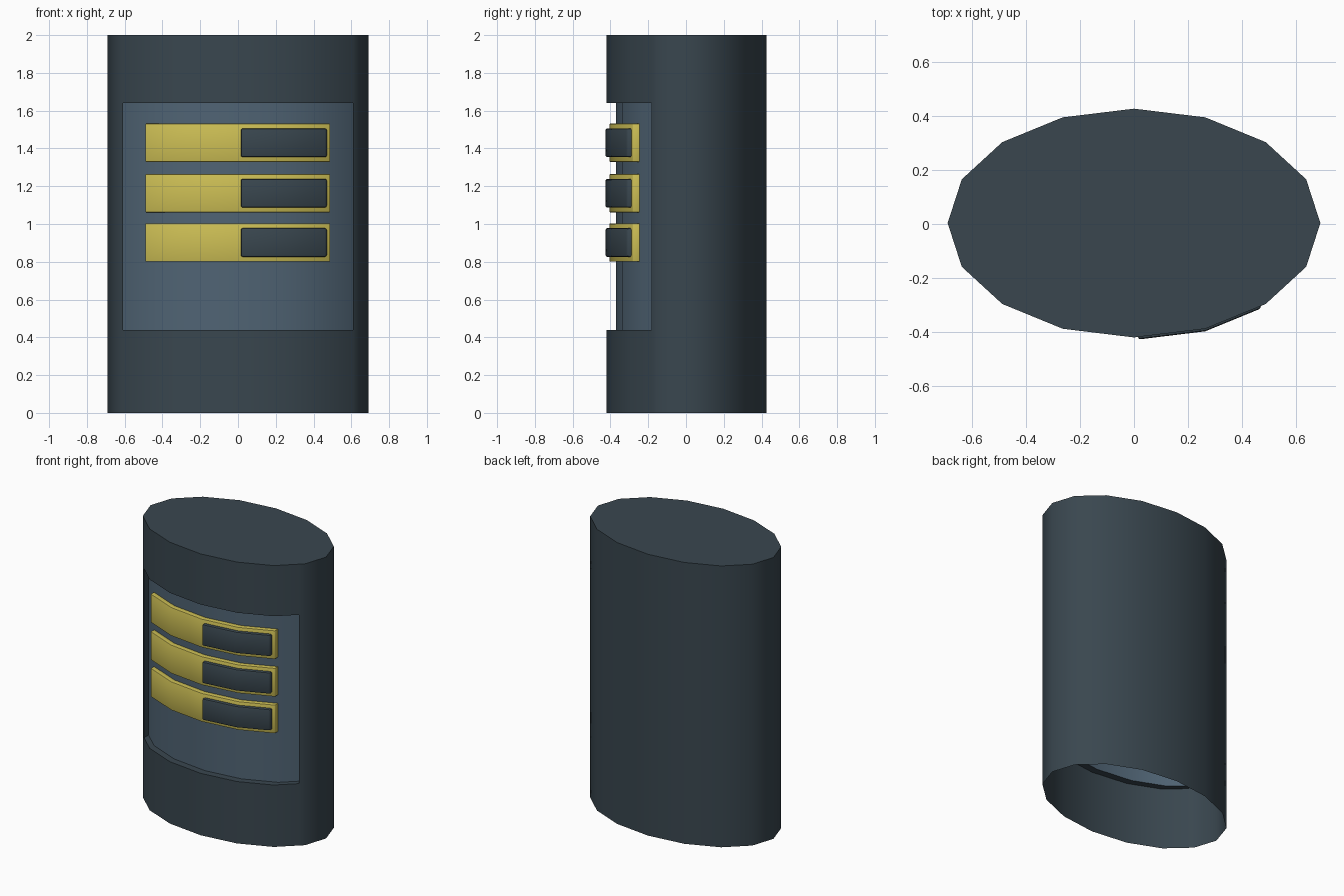
import bpy, bmesh, math

cube = bpy.data.objects.get("Cube")
if cube:
    bpy.data.objects.remove(cube, do_unlink=True)

RX, RY, CY, SIDES = 0.69, 0.4235, 0.0035, 16
WIN_X, WIN_Z0, WIN_Z1, HEIGHT = 0.61, 0.44, 1.64, 2.0
DEPTH = 0.05


def material(name, rgb):
    m = bpy.data.materials.new(name)
    m.use_nodes = True
    m.diffuse_color = (*rgb, 1)
    m.node_tree.nodes["Principled BSDF"].inputs["Base Color"].default_value = (*rgb, 1)
    return m


slate = material("dark slate", (0.041, 0.062, 0.078))
blue = material("steel blue", (0.08, 0.127, 0.175))
yellow = material("mustard yellow", (0.61, 0.52, 0.09))

# Outline of the oval housing
ring = [(RX * math.cos(2 * math.pi * i / SIDES), CY + RY * math.sin(2 * math.pi * i / SIDES))
        for i in range(SIDES)]
front = sorted(p for p in ring if p[1] <= CY + 0.001)


def front_y(x):
    for (xa, ya), (xb, yb) in zip(front, front[1:]):
        if xa <= x <= xb:
            return ya + (yb - ya) * (x - xa) / (xb - xa)


def front_path(x0, x1):
    xs = [x0] + [p[0] for p in front if x0 + 0.005 < p[0] < x1 - 0.005] + [x1]
    return [(x, front_y(x)) for x in xs]


def finish(name, bm, mat, angle=40, bevel=0):
    bmesh.ops.remove_doubles(bm, verts=bm.verts, dist=0.0001)
    mesh = bpy.data.meshes.new(name)
    bm.to_mesh(mesh)
    bm.free()
    mesh.materials.append(mat)
    ob = bpy.data.objects.new(name, mesh)
    bpy.context.collection.objects.link(ob)
    bpy.ops.object.select_all(action='DESELECT')
    ob.select_set(True)
    bpy.context.view_layer.objects.active = ob
    if bevel:
        mod = ob.modifiers.new("soft edges", 'BEVEL')
        mod.width = bevel
        mod.segments = 2
        mod.limit_method = 'ANGLE'
        mod.angle_limit = math.radians(50)
        bpy.ops.object.modifier_apply(modifier=mod.name)
    bpy.ops.object.shade_smooth_by_angle(angle=math.radians(angle))
    return ob


def face(bm, *points):
    return bm.faces.new([bm.verts.new(p) for p in points])


def wall(bm, a, b, z0, z1):
    face(bm, (*a, z0), (*b, z0), (*b, z1), (*a, z1))


# Housing: open below, closed on top, with a window and its reveal in front
bm = bmesh.new()
outline = ring + [(x, front_y(x)) for x in (-WIN_X, WIN_X)]
outline.sort(key=lambda p: math.atan2((p[1] - CY) / RY, p[0] / RX))
for a, b in zip(outline, outline[1:] + outline[:1]):
    in_window = max(abs(a[0]), abs(b[0])) <= WIN_X + 0.001 and a[1] < CY
    for z0, z1 in ((0, WIN_Z0), (WIN_Z0, WIN_Z1), (WIN_Z1, HEIGHT)):
        if not (in_window and z0 == WIN_Z0):
            wall(bm, a, b, z0, z1)
    if in_window:
        ai, bi = (a[0], a[1] + DEPTH), (b[0], b[1] + DEPTH)
        face(bm, (*a, WIN_Z0), (*b, WIN_Z0), (*bi, WIN_Z0), (*ai, WIN_Z0))
        face(bm, (*ai, WIN_Z1), (*bi, WIN_Z1), (*b, WIN_Z1), (*a, WIN_Z1))
for s in (-1, 1):
    x, y = s * WIN_X, front_y(s * WIN_X)
    p, q = (x, y), (x, y + DEPTH)
    wall(bm, *((q, p) if s > 0 else (p, q))[::-1], WIN_Z0, WIN_Z1)
face(bm, *[(*p, HEIGHT) for p in outline])
finish("housing", bm, slate)

# Recessed curved panel
bm = bmesh.new()
path = [(x, y + DEPTH) for x, y in front_path(-WIN_X, WIN_X)]
for a, b in zip(path, path[1:]):
    wall(bm, a, b, WIN_Z0, WIN_Z1)
finish("recessed_panel", bm, blue)


# Solid strip that follows the front curve
def curved_bar(name, x0, x1, z0, z1, y_front, y_back, mat, bevel):
    bm = bmesh.new()
    path = front_path(x0, x1)
    sections = [[bm.verts.new((x, y + dy, z)) for dy, z in
                 ((y_front, z0), (y_front, z1), (y_back, z1), (y_back, z0))] for x, y in path]
    for s, t in zip(sections, sections[1:]):
        for i in range(4):
            j = (i + 1) % 4
            bm.faces.new((s[i], t[i], t[j], s[j]))
    bm.faces.new(sections[0])
    bm.faces.new(sections[-1][::-1])
    bmesh.ops.recalc_face_normals(bm, faces=bm.faces)
    return finish(name, bm, mat, bevel=bevel)


# Three tracks, each with a slider on the left half
for label, z in (("upper", 1.43), ("middle", 1.163), ("lower", 0.902)):
    curved_bar(label + "_track", -0.49, 0.488, z - 0.101, z + 0.101,
               0.014, DEPTH + 0.002, yellow, 0.004)
    curved_bar(label + "_slider", 0.015, 0.47, z - 0.076, z + 0.076,
               -0.0095, 0.03, slate, 0.01)
